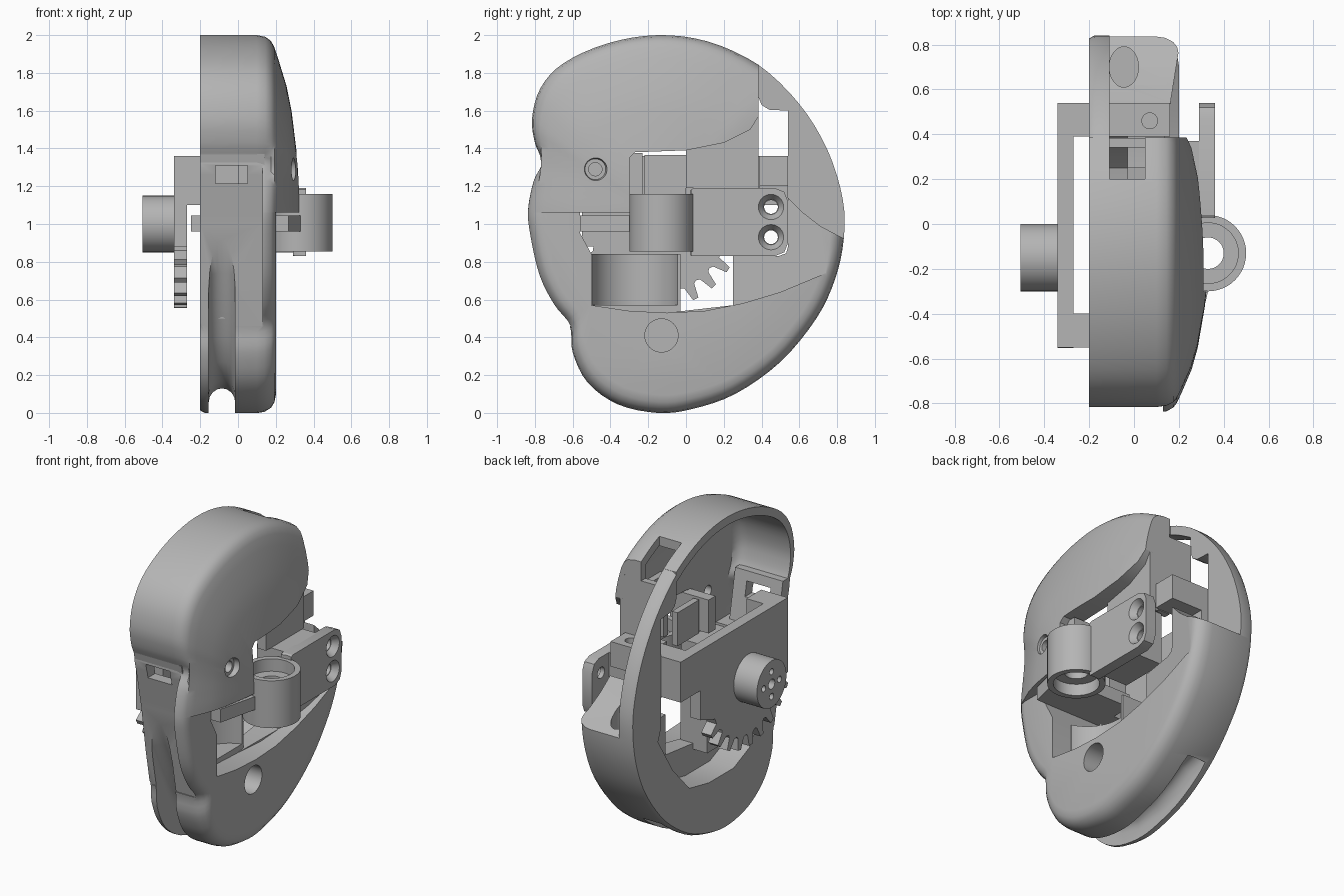
import bpy, bmesh, math
from mathutils import Matrix, Vector

if "Cube" in bpy.data.objects:
    bpy.data.objects.remove(bpy.data.objects["Cube"])

grey = bpy.data.materials.new("plain grey")
grey.use_nodes = True
grey.diffuse_color = (0.46, 0.46, 0.46, 1)
grey.node_tree.nodes["Principled BSDF"].inputs["Base Color"].default_value = (0.46, 0.46, 0.46, 1)


def finish(name, bm):
    bmesh.ops.recalc_face_normals(bm, faces=bm.faces)
    me = bpy.data.meshes.new(name)
    bm.to_mesh(me)
    bm.free()
    me.materials.append(grey)
    ob = bpy.data.objects.new(name, me)
    bpy.context.collection.objects.link(ob)
    return ob


def loft(name, rings):
    """Skin a list of equal-length rings and close both ends."""
    bm = bmesh.new()
    vs = [[bm.verts.new(p) for p in r] for r in rings]
    n = len(vs[0])
    for a, b in zip(vs, vs[1:]):
        for i in range(n):
            j = (i + 1) % n
            bm.faces.new((a[i], a[j], b[j], b[i]))
    bm.faces.new(vs[0])
    bm.faces.new(vs[-1])
    return finish(name, bm)


def prism(name, pts, x0, x1):
    """Extrude a side profile (y, z) along x; x0 may depend on y."""
    start = x0 if callable(x0) else (lambda y: x0)
    return loft(name, [[(start(y), y, z) for y, z in pts], [(x1, y, z) for y, z in pts]])


def dome(name, pts, centre, steps, soft=None):
    """Stack scaled copies of an outline; steps are (scale, x). Inner rings use the soft outline."""
    cy, cz = centre
    return loft(name, [[(x, cy + (y - cy) * s, cz + (z - cz) * s)
                        for y, z in (soft if soft and s < .95 else pts)] for s, x in steps])


def box(name, x, y, z):
    return prism(name, [(y[0], z[0]), (y[1], z[0]), (y[1], z[1]), (y[0], z[1])], x[0], x[1])


def cyl(name, a, b, r, r2=None, squash=1):
    a, b = Vector(a), Vector(b)
    bm = bmesh.new()
    bmesh.ops.create_cone(bm, cap_ends=True, segments=48, radius1=r,
                          radius2=r if r2 is None else r2, depth=(b - a).length)
    bmesh.ops.scale(bm, vec=(squash, 1, 1), verts=bm.verts)
    rot = Vector((0, 0, 1)).rotation_difference(b - a).to_matrix().to_4x4()
    bmesh.ops.transform(bm, matrix=Matrix.Translation((a + b) / 2) @ rot, verts=bm.verts)
    return finish(name, bm)


def cut(ob, *tools, op="DIFFERENCE"):
    for tool in tools:
        m = ob.modifiers.new("cut", "BOOLEAN")
        m.operation, m.solver, m.object = op, "EXACT", tool
        bpy.context.view_layer.objects.active = ob
        bpy.ops.object.modifier_apply(modifier=m.name)
        bpy.data.objects.remove(tool)
    return ob


def smooth(pts, n=4):
    """Closed Catmull-Rom curve through the points."""
    out, k = [], len(pts)
    for i in range(k):
        p = [Vector(pts[(i + d) % k]) for d in (-1, 0, 1, 2)]
        for s in range(n):
            t = s / n
            out.append(tuple(0.5 * (2 * p[1] + (p[2] - p[0]) * t
                       + (2 * p[0] - 5 * p[1] + 4 * p[2] - p[3]) * t ** 2
                       + (3 * p[1] - p[0] - 3 * p[2] + p[3]) * t ** 3)))
    return out


# Side outlines
waist = [(-.84, 1.08), (-.81, 1.23), (-.765, 1.33), (-.8, 1.43)]
full_waist = [(-.84, 1.08), (-.825, 1.21), (-.81, 1.33), (-.81, 1.44)]
crown = [(-.815, 1.56), (-.77, 1.72), (-.65, 1.85), (-.42, 1.955), (-.15, 2), (.12, 1.965), (.38, 1.845)]
base = [(.6, 1.635), (.75, 1.39), (.83, 1.13), (.835, .92), (.79, .71), (.69, .5), (.5, .27), (.26, .1),
        (.03, .02), (-.15, 0), (-.36, .045), (-.52, .16), (-.6, .32), (-.615, .46), (-.7, .57), (-.78, .73)]
under = [(.56, 1.68), (.62, 1.2), (.45, .5), (-.1, .35), (-.6, .5), (-.77, .75), (-.83, .95)]
egg = smooth(waist + crown + base + [(-.83, .95)])
cap = smooth(waist + crown + under)
soft_cap = smooth(full_waist + crown + under)


def front_step():
    # Front face is set back everywhere except the side flange
    return prism("front_step", [(-.77, 1.33), (-.7, 1), (-.655, .7), (-.61, .46),
                                (-1, .46), (-1, 1.33)], -.4, .13)


def slot():
    return box("slot", (-.12, .05), (-1, -.5), (1.215, 1.31))


# Upper shell: domed, with a flat-bottomed hollow open on one side
steps = [(1, -.2), (1, .1), (.99, .145), (.965, .175), (.93, .192), (.86, .213), (.7, .257),
         (.55, .284), (.27, .315), (.05, .33)]
mid = (-.2, 1.1)
upper = dome("upper_shell", cap, mid, steps, soft_cap)
cavity = dome("cavity", cap, mid, [(.94, -.4), (.94, .1), (.93, .14), (.9, .165), (.86, .18)])
keep = prism("keep", [(.385, 2.2), (.385, 1.57), (.34, 1.5), (.2, 1.43), (0, 1.39), (-.27, 1.38), (-.3, 1.35),
                      (-.3, 1.06), (-1, 1.06), (-1, 2.2)], -.5, .6)
cut(upper, cavity)
cut(upper, keep, op="INTERSECT")
cut(upper, front_step(), slot(),
    box("top_notch", (-.11, .05), (.2, .6), (1.4, 2.2)),
    cyl("screw_hole", (0, -.48, 1.29), (.5, -.48, 1.29), .035),
    cyl("screw_sink", (.27, -.48, 1.29), (.37, -.48, 1.29), .055, .075))
front_wall = prism("front_wall", [(-.775, 1.37), (-.767, 1.33), (-.711, 1.05), (-.64, 1.05), (-.7, 1.37)], -.2, .14)
cut(front_wall, slot())

# Rear wall of the upper shell, trimmed to the dome
rear_wall = box("rear_wall", (.05, .4), (.34, .384), (1.57, 2.1))
cut(rear_wall, dome("trim", cap, mid, [(s * .995, x) for s, x in steps]), op="INTERSECT")
box("rear_wall_foot", (.05, .195), (.34, .384), (1.2, 1.57))
box("rear_wall_inner", (-.11, .05), (.34, .384), (1.4, 1.72))

# Lower body with the thin rear hoop
lower = dome("lower_body", egg, (0, .95), [(.985, -.2), (1, -.175), (1, .1), (.993, .14), (.97, .175),
                                           (.94, .193), (.9, .2)])
opening = prism("opening", [(.38, 2.2), (.38, 1.68), (.4, 1.63), (.44, 1.605), (.54, 1.6), (.54, .88), (.53, .845),
                            (.49, .83), (.25, .83), (.25, .57), (-.1, .53), (-.5, .57), (-.5, .84),
                            (-.56, .95), (-.56, 1.06), (-1, 1.06), (-1, 2.2)], -.5, .6)
rear = prism("rear_cut", [(.3, 2.2), (.3, 1.1), (.54, 1.14), (.62, 1.06), (.71, .99), (.85, .915),
                          (1.2, .8), (1.2, 2.2)], -.11, .6)
recess = prism("recess", [(-.5, .57), (-.3, .54), (-.1, .53), (.1, .54), (.3, .58), (.5, .64), (.74, .74),
                          (.9, .9), (.9, 1.3), (-.5, 1.3)], lambda y: .06 + .16 * (y + .1), .6)
# Round-bottomed groove under the body
groove = dome("groove", [(-.7, .95), (-.62, .74), (-.53, .55), (-.46, .4), (-.38, .27), (-.27, .17), (-.13, .13),
                         (.05, .14), (.22, .19), (.33, .25), (.44, .28), (.5, .2), (.4, -.2),
                         (-1, -.2), (-1, .95)], (0, .95),
              [(1 + .09 * (1 - math.sqrt(1 - u * u)), -.085 + .07 * u)
               for u in (-1, -.92, -.7, -.35, 0, .35, .7, .92, 1)])
bowl = prism("gear_bowl", [(.54, .9), (.57, .82), (.42, .58), (.25, .4), (.05, .36), (-.2, .36),
                           (-.36, .43), (-.44, .55), (-.46, .9)], -.4, -.03)
cut(lower, opening, rear, recess, front_step(), groove, bowl,
    cyl("side_hole", (0, -.13, .41), (.5, -.13, .41), .088),
    cyl("oval_hole", (-.045, .7, .78), (-.045, .7, 1.5), .09, squash=.72))

# Curved pocket wall inside the body
pocket = box("pocket_wall", (-.13, .06), (-.51, -.03), (.5, .84))
cut(pocket, cyl("pocket_cut", (.13, -.27, .57), (.13, -.27, 1.2), .235))

# Inner panels of the upper shell and the tapered slide
box("rear_side_panel", (.14, .2), (0, .384), (1.19, 1.6))
box("inner_panel", (.06, .1), (-.22, 0), (1.15, 1.365))
box("inner_rib", (0, .26), (-.3, -.23), (1.16, 1.375))
prism("slide_bar", [(-.56, .96), (-.28, .96), (-.28, 1.045), (-.56, 1.045)], lambda y: .335 + .24 * (y + .28), -.2)
box("slide_peg", (-.25, -.2), (-.54, -.42), (.96, 1.045))

# C-shaped bracket with toothed quadrant and hub
box("bracket_plate", (-.34, -.27), (-.55, .54), (1.1, 1.36))
box("bracket_front_edge", (-.34, -.27), (-.55, -.4), (.88, 1.12))
arm = box("bracket_rear_arm", (-.34, .16), (.39, .54), (1.1, 1.36))
cut(arm, cyl("arm_hole", (.07, .46, 1.25), (.07, .46, 1.5), .035),
    box("arm_step", (-.06, .3), (.3, .6), (1, 1.2)))
box("bracket_front_arm", (-.34, -.15), (-.55, -.4), (1.1, 1.36))
teeth, hub_y, hub_z = [], -.15, 1.0
for k in range(9):
    for d, r in ((-8, .36), (-4.5, .37), (-2, .445), (2, .445), (4.5, .37)):
        a = math.radians(207 + 15 * k + d)
        teeth.append((hub_y + r * math.cos(a), hub_z + r * math.sin(a)))
teeth += [(.19, .86), (.34, .91), (.34, 1.12), (-.51, 1.12)]
prism("toothed_quadrant", teeth, -.34, -.27)
hub = cyl("hub", (-.505, hub_y, hub_z), (-.28, hub_y, hub_z), .15)
for dy, dz, r in ((0, 0, .032), (.08, 0, .02), (-.08, 0, .02), (0, .08, .02), (0, -.08, .02)):
    cut(hub, cyl("hub_hole", (-.6, hub_y + dy, hub_z + dz), (-.44, hub_y + dy, hub_z + dz), r))

# Side arm with two countersunk holes and an upright socket
side = prism("side_arm", [(-.1, .85), (.04, .83), (.47, .83), (.52, .85), (.54, .9), (.54, 1.12), (.52, 1.17),
                          (.47, 1.19), (.04, 1.19), (-.02, 1.15), (-.1, 1.15)], .29, .36)
for z in (.93, 1.09):
    cut(side, cyl("hole", (0, .45, z), (.6, .45, z), .036),
        cyl("sink", (.32, .45, z), (.38, .45, z), .04, .08))
box("side_arm_block", (.1, .3), (.05, .37), (.85, 1.19))
sx, sy = .33, -.13
socket = cyl("socket", (sx, sy, .855), (sx, sy, 1.16), .17)
cut(side, cyl("clearance", (sx, sy, .5), (sx, sy, 1.5), .16))
cut(socket, cyl("bore", (sx, sy, .5), (sx, sy, 1.5), .07),
    cyl("top_bore", (sx, sy, 1.08), (sx, sy, 1.3), .135),
    cyl("bottom_bore", (sx, sy, .7), (sx, sy, .93), .135))

# Smooth the curved faces and keep the edges crisp
for ob in bpy.context.scene.objects:
    ob.select_set(ob.type == "MESH")
    if ob.type == "MESH":
        bpy.context.view_layer.objects.active = ob
bpy.ops.object.shade_smooth_by_angle(angle=math.radians(32))
